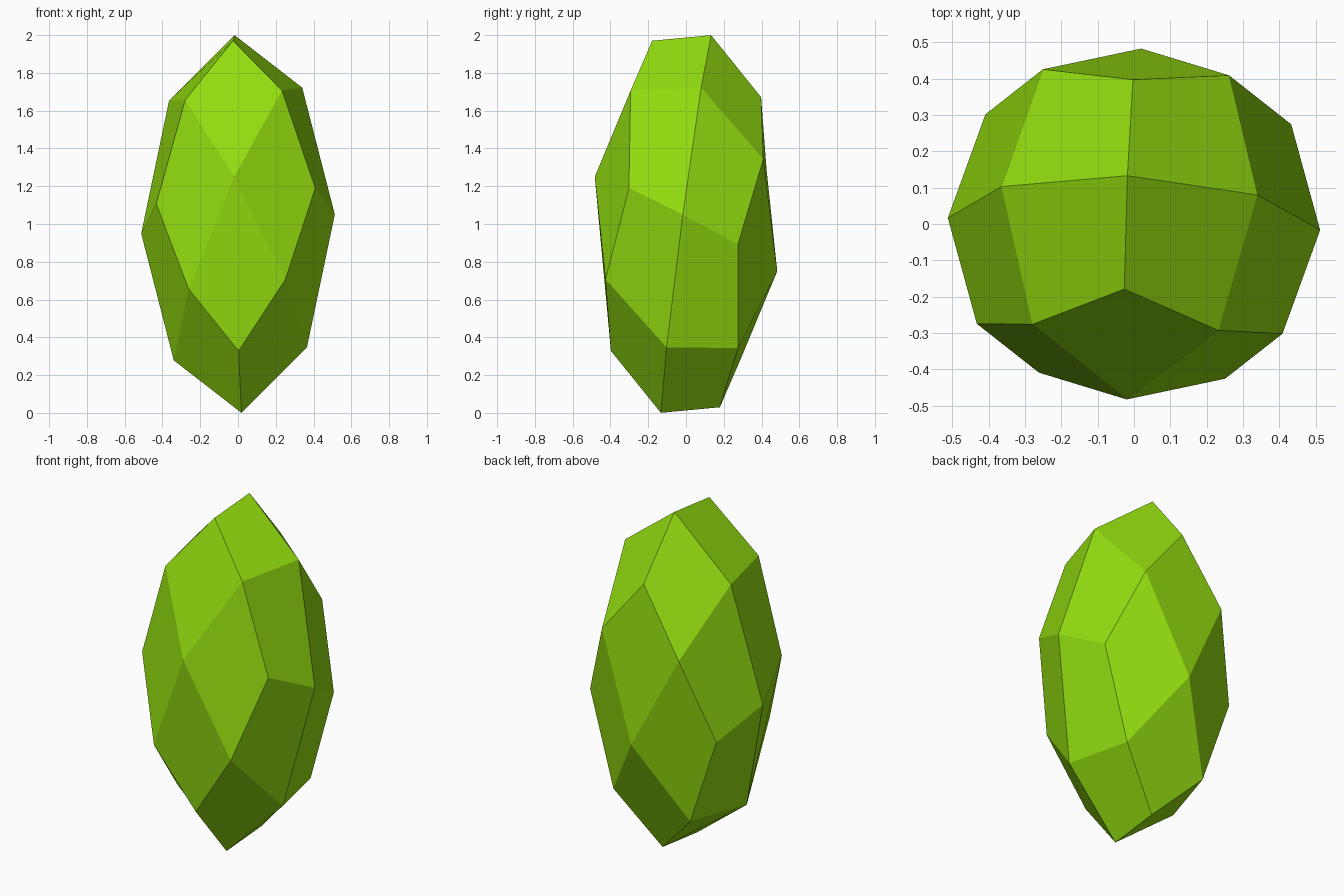
import bpy, bmesh
from mathutils import Vector

if "Cube" in bpy.data.objects:
    bpy.data.objects.remove(bpy.data.objects["Cube"])

# Tilted, stretched axes of the gem (half extents from its centre)
AXES = (Vector((0.34, 0.08, 0.722)),
        Vector((-0.365, 0.103, 0.653)),
        Vector((-0.02, -0.483, 0.25)))
# Reach of face centres, edge midpoints and corners of the base cube
REACH = {1: 1.0, 2: 0.727, 3: 0.597}

# Cube split into 24 quads, then rounded and stretched along the axes
bm = bmesh.new()
bmesh.ops.create_cube(bm, size=2)
bmesh.ops.subdivide_edges(bm, edges=bm.edges[:], cuts=1, use_grid_fill=True)
for v in bm.verts:
    signs = [round(c) for c in v.co]
    reach = REACH[sum(abs(s) for s in signs)]
    v.co = sum((a * s for a, s in zip(AXES, signs)), Vector()) * reach + Vector((0, 0, 1))
bmesh.ops.recalc_face_normals(bm, faces=bm.faces[:])

mesh = bpy.data.meshes.new("gem")
bm.to_mesh(mesh)
bm.free()
gem = bpy.data.objects.new("gem", mesh)
bpy.context.collection.objects.link(gem)

# Lime green
mat = bpy.data.materials.new("lime_green")
mat.diffuse_color = (0.29, 0.72, 0.005, 1)
mat.use_nodes = True
mat.node_tree.nodes["Principled BSDF"].inputs["Base Color"].default_value = mat.diffuse_color
mesh.materials.append(mat)
